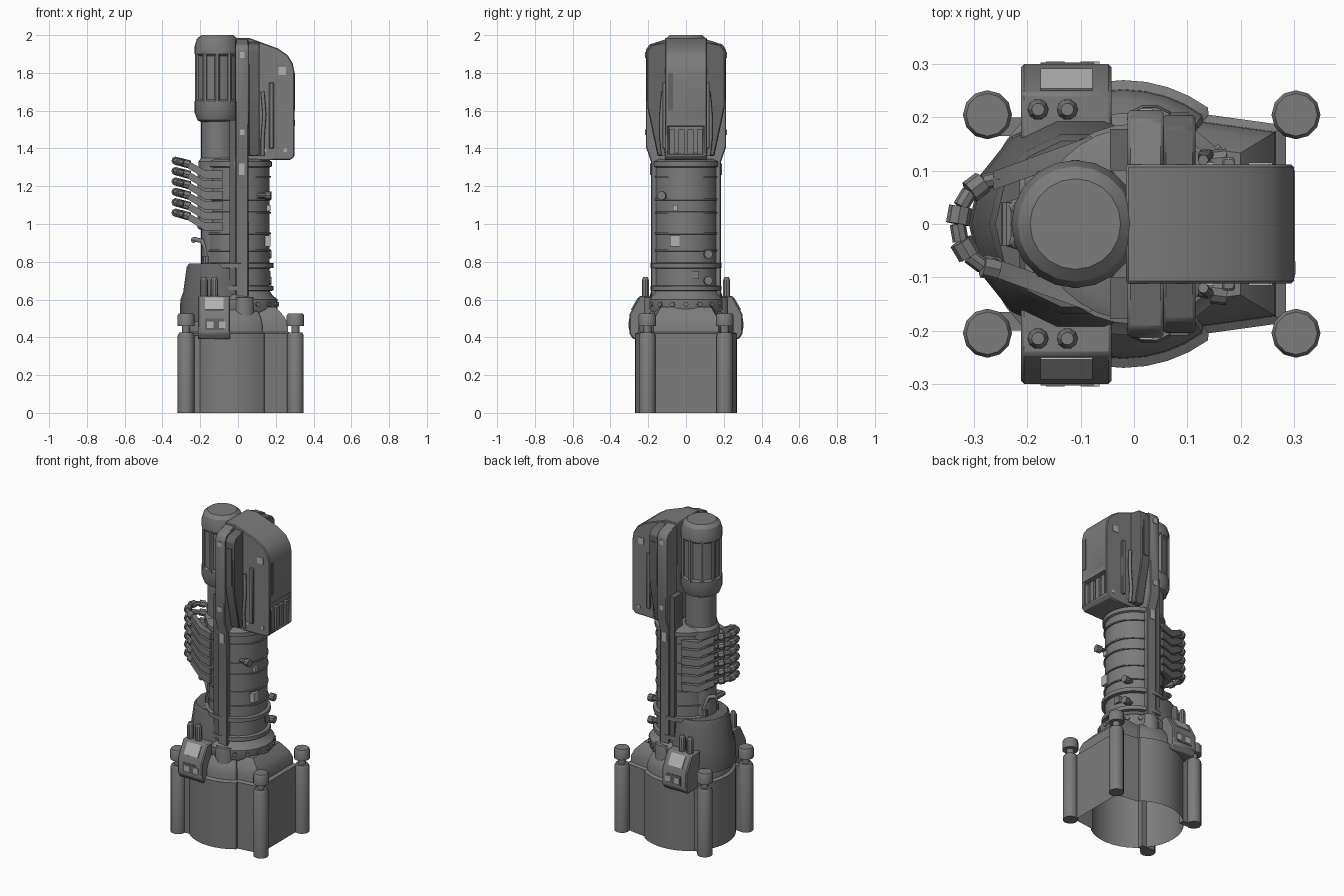
import bpy, bmesh
from math import sin, cos, pi, radians
from mathutils import Vector

if "Cube" in bpy.data.objects:
    bpy.data.objects.remove(bpy.data.objects["Cube"])


def material(name, v):
    m = bpy.data.materials.new(name)
    m.diffuse_color = (v, v, v, 1)
    m.use_nodes = True
    m.node_tree.nodes["Principled BSDF"].inputs["Base Color"].default_value = m.diffuse_color
    return m


GREY, DARK, LIGHT = material("grey", 0.2), material("dark_grey", 0.13), material("light_grey", 0.45)


def finish(name, bm, bevel=0.0):
    bmesh.ops.recalc_face_normals(bm, faces=bm.faces)
    me = bpy.data.meshes.new(name)
    bm.to_mesh(me)
    bm.free()
    light = any(w in name for w in ("tag", "label", "pod_plate"))
    dark = any(w in name for w in ("strip", "pod_panel", "backing", "rear_plate", "cowl"))
    me.materials.append(LIGHT if light else DARK if dark else GREY)
    ob = bpy.data.objects.new(name, me)
    bpy.context.collection.objects.link(ob)
    if bevel:
        m = ob.modifiers.new("bevel", 'BEVEL')
        m.width, m.segments = bevel, 1
    bpy.ops.object.select_all(action='DESELECT')
    ob.select_set(True)
    bpy.context.view_layer.objects.active = ob
    bpy.ops.object.shade_smooth_by_angle(angle=radians(32))
    return ob


def loft(name, rings, bottom=True, top=True, bevel=0.0):
    bm = bmesh.new()
    vs = [[bm.verts.new(p) for p in r] for r in rings]
    n = len(vs[0])
    for a, b in zip(vs, vs[1:]):
        for i in range(n):
            j = (i + 1) % n
            bm.faces.new((a[i], a[j], b[j], b[i]))
    if bottom:
        bm.faces.new(vs[0][::-1])
    if top:
        bm.faces.new(vs[-1])
    return finish(name, bm, bevel)


def lathe(name, prof, cx=0, cy=0, n=24):
    return loft(name, [[(cx + r * cos(2 * pi * i / n), cy + r * sin(2 * pi * i / n), z)
                        for i in range(n)] for r, z in prof])


def prism(name, pts, axis, a, b, bevel=0.0):
    f = (lambda p, t: (t, p[0], p[1])) if axis == 'x' else (lambda p, t: (p[0], t, p[1]))
    return loft(name, [[f(p, t) for p in pts] for t in (a, b)], bevel=bevel)


def box(name, x0, x1, y0, y1, z0, z1, bevel=0.0):
    return prism(name, [(x0, z0), (x1, z0), (x1, z1), (x0, z1)], 'y', y0, y1, bevel)


def rod(name, p, q, r, n=10):
    p, q = Vector(p), Vector(q)
    rot = (q - p).to_track_quat('Z', 'Y')
    circ = [rot @ Vector((r * cos(2 * pi * i / n), r * sin(2 * pi * i / n), 0)) for i in range(n)]
    return loft(name, [[c + e for c in circ] for e in (p, q)])


def pipe(name, pts, r):
    cu = bpy.data.curves.new(name, 'CURVE')
    cu.dimensions, cu.bevel_depth, cu.bevel_resolution, cu.use_fill_caps = '3D', r, 2, True
    cu.materials.append(GREY)
    sp = cu.splines.new('POLY')
    sp.points.add(len(pts) - 1)
    for k, p in enumerate(pts):
        sp.points[k].co = (*p, 1)
    bpy.context.collection.objects.link(bpy.data.objects.new(name, cu))


# base shell: round at the left, squared off at the right, open underneath
foot = [(0.285, 0.185), (0.14, 0.205)]
foot += [(-0.02 + 0.27 * cos(radians(a)), 0.27 * sin(radians(a))) for a in range(54, 307, 9)]
foot += [(0.14, -0.205), (0.285, -0.185)]
ring = lambda s, z: [(x * s - 0.02 * (1 - s), y * s, z) for x, y in foot]
loft("base_shell", [ring(1, 0), ring(1, 0.42), ring(0.93, 0.43)], bottom=False, top=False)
loft("base_shoulder", [ring(0.94, 0.40), ring(0.93, 0.47), ring(0.87, 0.51), ring(0.72, 0.56)], bottom=False)

# corner posts with raised caps
for px in (-0.275, 0.304):
    for s in (1, -1):
        y = 0.205 * s
        lathe("corner_post", [(0.044, 0), (0.044, 0.41), (0.036, 0.425), (0.022, 0.425), (0.022, 0.46),
                              (0.046, 0.46), (0.046, 0.515), (0.04, 0.525)], px, y, 12)
        if px < 0:
            box("post_bracket", -0.265, -0.2, *sorted((s * 0.165, s * 0.2)), 0.0, 0.41)

# parts repeated on the front and back
for s in (1, -1):
    prof = [(0.12, 0.40), (0.28, 0.39), (0.30, 0.42), (0.30, 0.52), (0.245, 0.62), (0.12, 0.62)]
    prism("side_pod", [(y * s, z) for y, z in prof], 'x', -0.212, -0.042, 0.006)
    box("pod_panel", -0.175, -0.075, *sorted((s * 0.29, s * 0.303)), 0.44, 0.50)
    for x in (-0.165, -0.1):
        box("pod_tag", x, x + 0.035, *sorted((s * 0.295, s * 0.305)), 0.45, 0.485)
    face = [(0.24, 0.60), (0.254, 0.612), (0.292, 0.547), (0.28, 0.54)]
    prism("pod_plate", [(y * s, z) for y, z in face], 'x', -0.175, -0.078)
    for x in (-0.18, -0.125):
        lathe("pod_peg", [(0.02, 0.6), (0.02, 0.70), (0.012, 0.72)], x, s * 0.215, 10)
    lathe("beam_foot", [(0.06, 0.45), (0.06, 0.58), (0.055, 0.61)], 0.03, s * 0.165, 14)
    # long beam that steps outward near the top
    prof = [(0.13, 0.61), (0.185, 0.61), (0.185, 1.33), (0.213, 1.41), (0.213, 1.92), (0.195, 1.95),
            (0.10, 1.98), (0.10, 1.36), (0.13, 1.30)]
    prism("side_beam", [(y * s, z) for y, z in prof], 'x', -0.012, 0.055, 0.005)
    prism("beam_backing", [(0.10 * s, 0.62), (0.178 * s, 0.62), (0.178 * s, 1.55), (0.10 * s, 1.55)],
          'x', -0.045, 0.0)
    prof = [(0.10, 1.36), (0.15, 1.36), (0.205, 1.62), (0.205, 1.92), (0.18, 1.95), (0.10, 1.965)]
    prism("beam_rear_plate", [(y * s, z) for y, z in prof], 'x', 0.055, 0.115, 0.005)
    box("beam_tag", 0.005, 0.035, *sorted((s * 0.18, s * 0.19)), 1.26, 1.32)
    for z in (1.47, 1.88):
        box("beam_tag", 0.01, 0.035, *sorted((s * 0.2, s * 0.217)), z, z + 0.03)
    box("beam_strip", 0.068, 0.102, *sorted((s * 0.2, s * 0.209)), 1.65, 1.88)
    # head side trims
    box("head_side_bar", 0.165, 0.19, *sorted((s * 0.1, s * 0.125)), 1.40, 1.75, 0.004)
    box("head_side_tag", 0.215, 0.255, *sorted((s * 0.1, s * 0.115)), 1.79, 1.83)
    for x in (0.13, 0.24):
        box("head_side_tag", x, x + 0.02, *sorted((s * 0.1, s * 0.115)), 1.38, 1.40)
    pipe("side_cable", [(0.13, s * 0.12, 1.36), (0.13, s * 0.13, 1.45), (0.14, s * 0.13, 1.58),
                        (0.13, s * 0.12, 1.7)], 0.01)

# main column with raised bands
prof = [(0.20, 0.53), (0.21, 0.55), (0.21, 0.60), (0.185, 0.62)]
for z in (0.66, 0.78):
    prof += [(0.168, z - 0.015), (0.188, z - 0.012), (0.188, z + 0.012), (0.168, z + 0.015)]
for z in (0.86, 0.95, 1.06, 1.13, 1.25):
    prof += [(0.168, z - 0.005), (0.175, z - 0.004), (0.175, z + 0.004), (0.168, z + 0.005)]
prof += [(0.168, 1.30), (0.18, 1.305), (0.18, 1.33), (0.15, 1.345)]
lathe("main_column", prof, 0.0, 0, 32)
for k in range(9):
    a = radians(-80 + 20 * k)
    rod("flange_bolt", (0.19 * cos(a), 0.19 * sin(a), 0.575), (0.218 * cos(a), 0.218 * sin(a), 0.575), 0.014, 6)
for y, z in ((-0.12, 1.15), (0.11, 0.84), (0.11, 0.70)):
    rod("column_valve", (0.10, y, z), (0.155, y * 1.05, z), 0.014)
    rod("column_valve_knob", (0.145, y * 1.05, z), (0.175, y * 1.08, z), 0.023)
box("column_label", 0.13, 0.172, -0.085, -0.035, 0.88, 0.94)
box("column_label", 0.13, 0.172, -0.07, -0.045, 1.07, 1.10)
box("column_hatch", 0.13, 0.172, 0.03, 0.07, 0.71, 0.75)

# tapered cowl at the lower left with its hooked pipes
lathe("lower_cowl", [(0.21, 0.48), (0.205, 0.60), (0.19, 0.64), (0.172, 0.77), (0.16, 0.79)], -0.1, 0, 14)
for s in (1, -1):
    pipe("hook_pipe", [(-0.165, 0.055 * s, 0.78), (-0.165, 0.055 * s, 0.85), (-0.19, 0.045 * s, 0.91),
                       (-0.235, 0.03 * s, 0.92)], 0.013)
    rod("hook_pipe_base", (-0.165, 0.055 * s, 0.78), (-0.165, 0.055 * s, 0.83), 0.022)
rod("hook_pipe_bridge", (-0.235, -0.04, 0.915), (-0.235, 0.04, 0.915), 0.015)

# piston and upper motor
lathe("piston", [(0.09, 0.78), (0.09, 1.57)], -0.105, 0, 24)
lathe("piston_collar", [(0.09, 1.26), (0.105, 1.28), (0.105, 1.33), (0.09, 1.35)], -0.105, 0, 24)
lathe("upper_motor", [(0.085, 1.54), (0.105, 1.55), (0.12, 1.59), (0.12, 1.65), (0.11, 1.66), (0.11, 1.89),
                      (0.12, 1.90), (0.12, 1.94), (0.108, 1.98), (0.085, 2.0)], -0.11, 0, 20)
for k in range(10):
    a = 2 * pi * (k + 0.5) / 10
    x, y = -0.11 + 0.108 * cos(a), 0.108 * sin(a)
    rod("motor_rib", (x, y, 1.64), (x, y, 1.91), 0.014, 6)

# stacked U-shaped cable carriers: two angled arms joined by a beaded loop
for k in range(6):
    z = 0.965 + 0.055 * k
    prof = [(-0.08, z), (-0.175, z), (-0.265, z + 0.055), (-0.265, z + 0.095), (-0.175, z + 0.044), (-0.08, z + 0.044)]
    outer = lambda x: 0.165 + (x + 0.08) * 0.36
    for s in (1, -1):
        loft("carrier_arm", [[(x, s * (outer(x) - d), h) for x, h in prof] for d in (0.035, 0)])
    loop = [Vector((-0.255 - 0.076 * sin(t), 0.085 * cos(t), z + 0.075 + 0.02 * sin(t)))
            for t in (pi * i / 8 for i in range(9))]
    for i, (p, q) in enumerate(zip(loop, loop[1:])):
        rod("carrier_link", p, q, 0.022 if i % 2 else 0.015, 8)
box("carrier_mount", -0.215, -0.08, -0.1, 0.1, 0.97, 1.28, 0.01)

# head housing with a rounded rear shoulder and a recessed vent
prof = [(-0.015, 1.36), (0.06, 1.335), (0.28, 1.34), (0.30, 1.36), (0.30, 1.80), (0.29, 1.85), (0.262, 1.895),
        (0.21, 1.93), (0.06, 1.985), (-0.015, 1.985)]
head = prism("head_housing", prof, 'y', -0.112, 0.112)
cut = box("vent_cutter", 0.25, 0.35, -0.095, 0.095, 1.37, 1.52)
cut.hide_render = True
cut.hide_set(True)
m = head.modifiers.new("vent", 'BOOLEAN')
m.object, m.operation, m.solver = cut, 'DIFFERENCE', 'EXACT'
m = head.modifiers.new("bevel", 'BEVEL')
m.width, m.segments, m.limit_method = 0.005, 1, 'ANGLE'
for y in (-0.072, -0.024, 0.024, 0.072):
    box("vent_fin", 0.24, 0.295, y - 0.015, y + 0.015, 1.36, 1.50)
box("vent_crossbar", 0.25, 0.302, -0.1, 0.1, 1.52, 1.55)
box("head_rear_strip", 0.29, 0.303, -0.095, -0.07, 1.60, 1.80)
